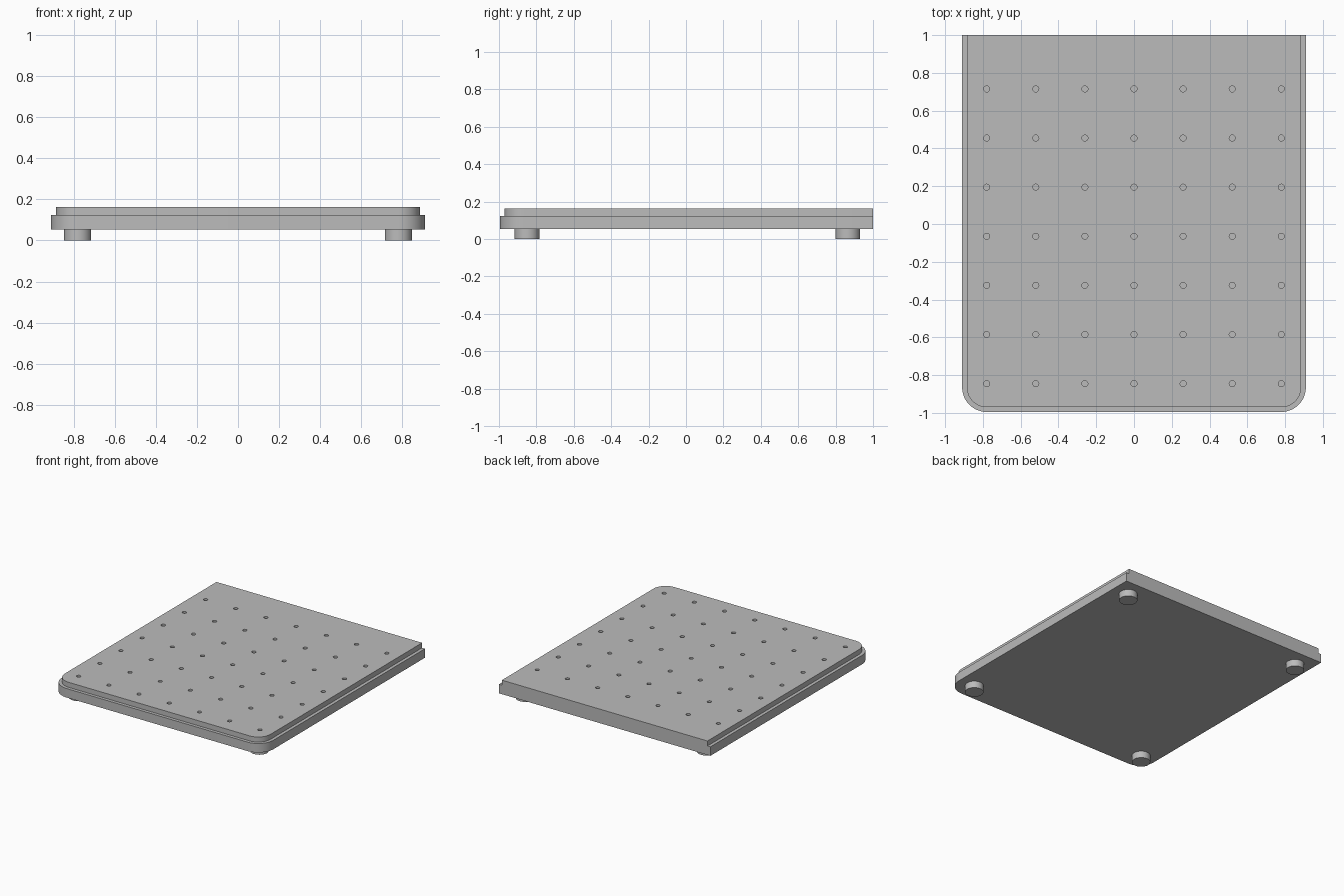
import bpy, bmesh
from math import cos, sin, pi, radians

if "Cube" in bpy.data.objects:
    bpy.data.objects.remove(bpy.data.objects["Cube"])

grey = bpy.data.materials.new("plain grey")
grey.use_nodes = True
colour = (0.5, 0.5, 0.5, 1)
grey.diffuse_color = colour
grey.node_tree.nodes["Principled BSDF"].inputs["Base Color"].default_value = colour

CORNER_X, CORNER_Y = 0.78, -0.865  # shared centre of the front corner arcs


def finish(name, bm):
    bmesh.ops.recalc_face_normals(bm, faces=bm.faces)
    mesh = bpy.data.meshes.new(name)
    bm.to_mesh(mesh)
    bm.free()
    mesh.materials.append(grey)
    obj = bpy.data.objects.new(name, mesh)
    bpy.context.collection.objects.link(obj)
    return obj


def smooth(obj):
    bpy.ops.object.select_all(action="DESELECT")
    obj.select_set(True)
    bpy.context.view_layer.objects.active = obj
    bpy.ops.object.shade_smooth_by_angle(angle=radians(30))


def slab(name, radius, z0, z1, steps=12):
    """Plate with rounded front corners and a square back edge."""
    arc = [(CORNER_X + radius * cos(a), CORNER_Y - radius * sin(a))
           for a in (i * pi / 2 / steps for i in range(steps + 1))]
    half = [(CORNER_X + radius, 1)] + arc
    outline = half + [(-x, y) for x, y in reversed(half)]
    bm = bmesh.new()
    face = bm.faces.new([bm.verts.new((x, y, z0)) for x, y in outline])
    top = bmesh.ops.extrude_face_region(bm, geom=[face])["geom"]
    verts = [v for v in top if isinstance(v, bmesh.types.BMVert)]
    bmesh.ops.translate(bm, vec=(0, 0, z1 - z0), verts=verts)
    return finish(name, bm)


def cylinders(name, places, radius, z0, z1, sides):
    bm = bmesh.new()
    for x, y in places:
        made = bmesh.ops.create_cone(bm, cap_ends=True, segments=sides,
                                     radius1=radius, radius2=radius, depth=z1 - z0)
        bmesh.ops.translate(bm, vec=(x, y, (z0 + z1) / 2), verts=made["verts"])
    return finish(name, bm)


# Base plate and the slightly smaller top plate
base = slab("base_plate", 0.13, 0.053, 0.123)
top = slab("top_plate", 0.105, 0.123, 0.162)

# Seven by seven grid of small holes in the top plate
grid = [(0.26 * (i - 3), 0.26 * j - 0.845) for i in range(7) for j in range(7)]
cutter = cylinders("hole_cutter", grid, 0.016, 0.1, 0.2, 16)
cutter.hide_render = True
cut = top.modifiers.new("holes", "BOOLEAN")
cut.operation = "DIFFERENCE"
cut.solver = "EXACT"
cut.object = cutter
bpy.context.view_layer.objects.active = top
bpy.ops.object.modifier_apply(modifier=cut.name)
bpy.data.objects.remove(cutter)

# Four round feet
for side, x in (("left", CORNER_X), ("right", -CORNER_X)):
    for end, y in (("front", -0.85), ("back", 0.865)):
        smooth(cylinders(f"{end}_{side}_foot", [(x, y)], 0.066, 0, 0.053, 32))

smooth(base)
smooth(top)
